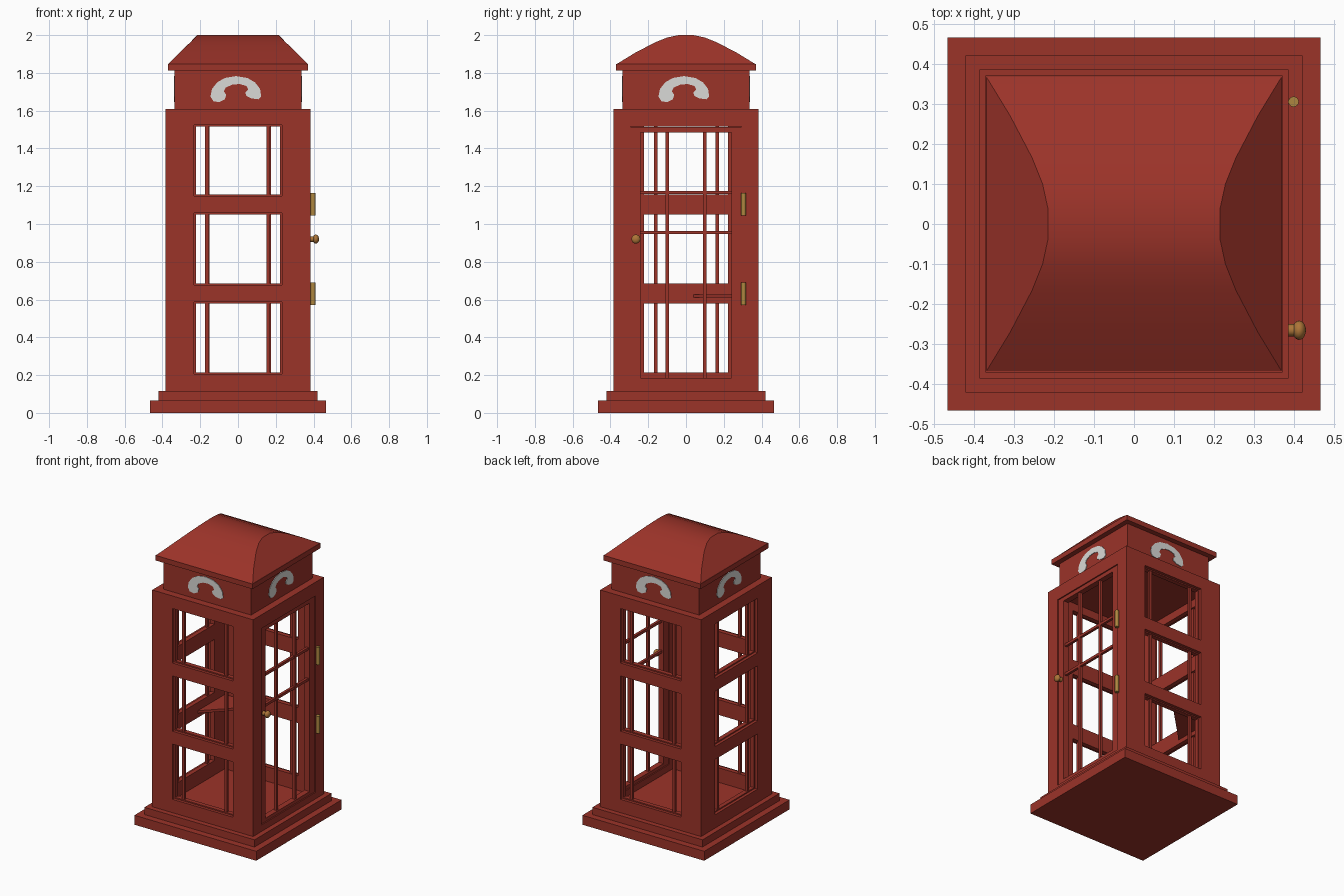
import bpy, bmesh, math
from mathutils import Matrix, Vector

if "Cube" in bpy.data.objects:
    bpy.data.objects.remove(bpy.data.objects["Cube"])


def material(name, col):
    m = bpy.data.materials.new(name)
    m.diffuse_color = (*col, 1)
    m.use_nodes = True
    m.node_tree.nodes["Principled BSDF"].inputs["Base Color"].default_value = m.diffuse_color
    return m


RED = material("red paint", (0.33, 0.033, 0.022))
WHITE = material("sign white", (0.7, 0.7, 0.68))
BRASS = material("hinge brass", (0.42, 0.24, 0.05))
BRONZE = material("knob bronze", (0.42, 0.18, 0.04))


def finish(name, bm, mat, turn=0, smooth=False):
    """Turn by quarter turns about z and make an object."""
    bmesh.ops.rotate(bm, verts=bm.verts, cent=(0, 0, 0),
                     matrix=Matrix.Rotation(turn * math.pi / 2, 3, 'Z'))
    bmesh.ops.recalc_face_normals(bm, faces=bm.faces)
    me = bpy.data.meshes.new(name)
    bm.to_mesh(me)
    bm.free()
    me.materials.append(mat)
    ob = bpy.data.objects.new(name, me)
    bpy.context.collection.objects.link(ob)
    if smooth:
        bpy.context.view_layer.objects.active = ob
        ob.select_set(True)
        bpy.ops.object.shade_smooth_by_angle(angle=math.radians(35))
        ob.select_set(False)
    return ob


def add_box(bm, x0, x1, y0, y1, z0, z1):
    m = Matrix.Translation(((x0 + x1) / 2, (y0 + y1) / 2, (z0 + z1) / 2))
    m = m @ Matrix.Diagonal((x1 - x0, y1 - y0, z1 - z0, 1))
    bmesh.ops.create_cube(bm, size=1, matrix=m)


def block(name, half, z0, z1):
    bm = bmesh.new()
    add_box(bm, -half, half, -half, half, z0, z1)
    finish(name, bm, RED)


def add_panel(bm, outer, inner, y0, y1, z0, z1, openings):
    """Flat panel with a column of openings: two stiles and rails between."""
    for s in (-1, 1):
        a, b = sorted((s * outer, s * inner))
        add_box(bm, a, b, y0, y1, z0, z1)
    edges = [z0] + [z for o in openings for z in o] + [z1]
    for lo, hi in zip(edges[::2], edges[1::2]):
        add_box(bm, -inner, inner, y0, y1, lo, hi)


def prism(name, pts, axis_map, depth, mat, turn=0):
    bm = bmesh.new()
    f = bm.faces.new([bm.verts.new(axis_map(*p)) for p in pts])
    r = bmesh.ops.extrude_face_region(bm, geom=[f])
    bmesh.ops.translate(bm, vec=depth,
                        verts=[v for v in r['geom'] if isinstance(v, bmesh.types.BMVert)])
    return finish(name, bm, mat, turn)


# Plinth, ceiling, sign box and cornice
block("base_step", 0.465, 0, 0.065)
block("upper_step", 0.42, 0.065, 0.115)
block("ceiling", 0.375, 1.57, 1.61)
block("sign_box", 0.335, 1.61, 1.815)
block("cornice", 0.37, 1.812, 1.847)

# Windowed walls: front, back and left
BOT, TOP = 0.115, 1.61
WINDOWS = [(0.215, 0.58), (0.685, 1.05), (1.155, 1.515)]
for turn, side in ((0, "front"), (2, "back"), (3, "left")):
    bm = bmesh.new()
    add_panel(bm, 0.385, 0.232, -0.385, -0.365, BOT, TOP,
              [(a - 0.008, b + 0.008) for a, b in WINDOWS])
    add_panel(bm, 0.385, 0.222, -0.365, -0.335, BOT, TOP, WINDOWS)
    finish(side + "_wall", bm, RED, turn)
    bm = bmesh.new()
    for x in (-0.165, 0.16):
        add_box(bm, x - 0.009, x + 0.009, -0.362, -0.344, 0.16, 1.55)
    finish(side + "_window_bars", bm, RED, turn)

# Door wall on the right, door leaf and glazing bars
bm = bmesh.new()
add_panel(bm, 0.385, 0.295, -0.385, -0.335, BOT, TOP, [(0.16, 1.515)])
finish("door_frame", bm, RED, 1)
bm = bmesh.new()
add_panel(bm, 0.293, 0.24, -0.379, -0.34, 0.162, 1.513, [(0.185, 1.485)])
finish("door_leaf", bm, RED, 1)
bm = bmesh.new()
for y in (-0.1, 0.1):
    add_box(bm, y - 0.009, y + 0.009, -0.37, -0.35, 0.18, 1.49)
for z in (0.955, 1.167):
    add_box(bm, -0.245, 0.245, -0.369, -0.351, z - 0.009, z + 0.009)
finish("door_bars", bm, RED, 1)

# Hinges
for z in (0.63, 1.105):
    bm = bmesh.new()
    bmesh.ops.create_cone(bm, cap_ends=True, segments=16, radius1=0.013, radius2=0.013,
                          depth=0.12, matrix=Matrix.Translation((0.398, 0.305, z)))
    finish("hinge", bm, BRASS, smooth=True)

# Knob with stem
bm = bmesh.new()
bmesh.ops.create_cone(bm, cap_ends=True, segments=20, radius1=0.015, radius2=0.015, depth=0.04,
                      matrix=Matrix.Translation((0.39, -0.265, 0.92)) @ Matrix.Rotation(math.pi / 2, 4, 'Y'))
bmesh.ops.create_uvsphere(bm, u_segments=20, v_segments=12, radius=0.024,
                          matrix=Matrix.Translation((0.412, -0.265, 0.92)) @ Matrix.Diagonal((0.7, 1, 1, 1)))
finish("door_knob", bm, BRONZE, smooth=True)

# Triangular corner shelf
prism("corner_shelf", [(-0.345, 0.03), (-0.03, 0.345), (-0.345, 0.345)],
      lambda x, y: (x, y, 0.61), (0, 0, 0.018), RED)

# Handset sign on each side
HANDSET = [(-.146, 1.675), (-.138, 1.715), (-.11, 1.75), (-.07, 1.773), (-.01, 1.783),
           (.05, 1.773), (.09, 1.75), (.117, 1.715), (.123, 1.675), (.108, 1.66),
           (.07, 1.665), (.042, 1.68), (.04, 1.698), (.055, 1.712), (.045, 1.73),
           (.01, 1.741), (-.03, 1.738), (-.065, 1.722), (-.075, 1.702), (-.062, 1.685),
           (-.07, 1.66), (-.1, 1.645), (-.13, 1.65)]
for turn in range(4):
    prism("handset_sign", HANDSET, lambda x, z: (x, -0.339, z), (0, 0.006, 0), WHITE, turn)

# Curved roof: arched section along x with sloping ends
arch = []
for y, z in ((-.37, 1.845), (-.27, 1.906), (-.165, 1.961), (-.1, 1.987), (-.04, 2.0)):
    arch.append((y, z))
arch += [(-y, z) for y, z in reversed(arch)]
bm = bmesh.new()
ends = []
for s in (-1, 1):
    ends.append([bm.verts.new((s * (0.37 - (z - 1.845)), y, z)) for y, z in arch])
    bm.faces.new(ends[-1])
n = len(arch)
for i in range(n):
    j = (i + 1) % n
    bm.faces.new((ends[0][i], ends[0][j], ends[1][j], ends[1][i]))
finish("roof", bm, RED, smooth=True)
